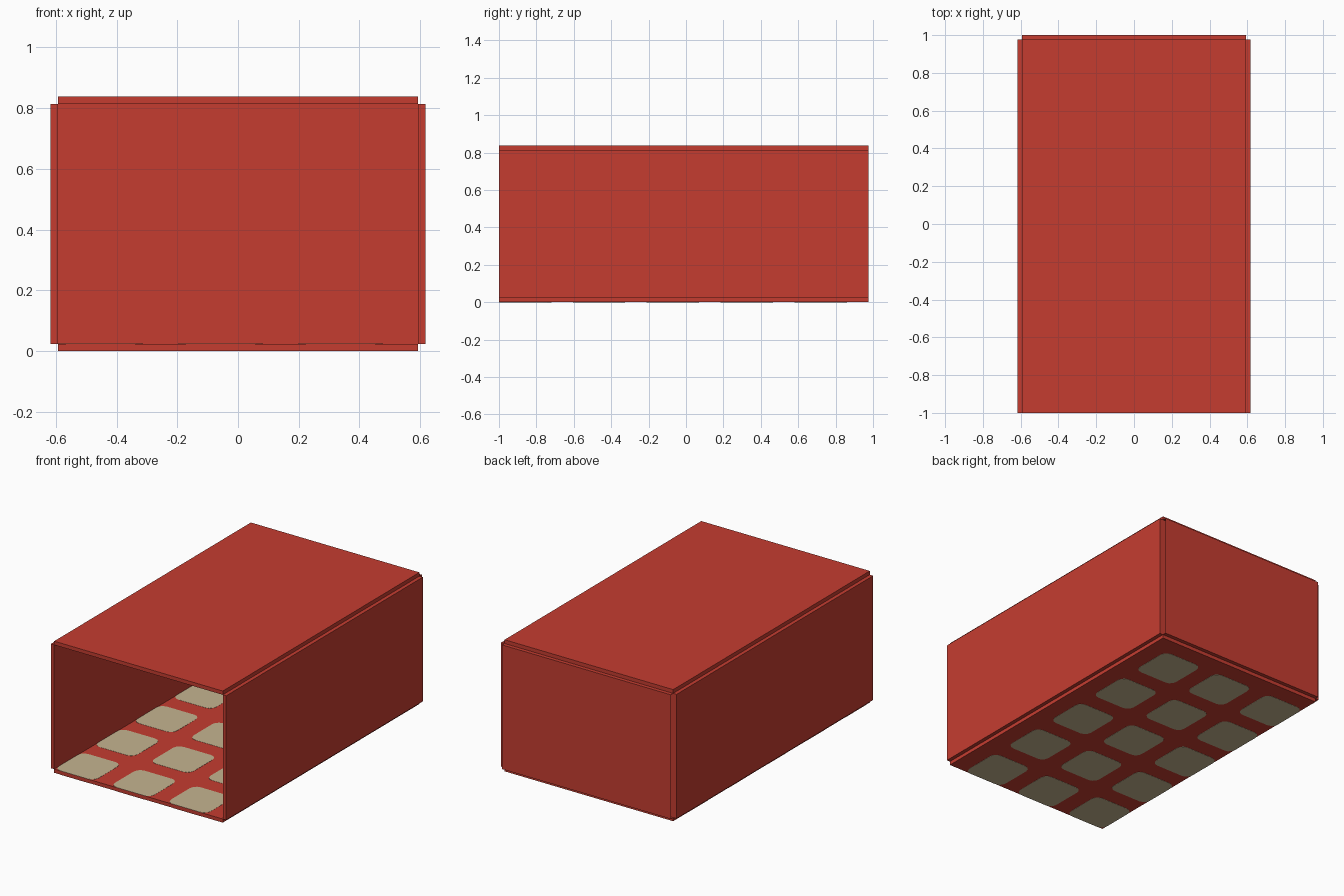
import bpy, bmesh, math

if "Cube" in bpy.data.objects:
    bpy.data.objects.remove(bpy.data.objects["Cube"])

T = 0.024           # panel thickness
HX = 0.593          # inner half width
Y0, Y1 = -1.0, 0.976
H = 0.838           # total height


def material(name, rgb):
    m = bpy.data.materials.new(name)
    m.diffuse_color = (*rgb, 1)
    m.use_nodes = True
    m.node_tree.nodes["Principled BSDF"].inputs["Base Color"].default_value = m.diffuse_color
    return m


RED = material("brick red", (0.56, 0.046, 0.03))
TAN = material("pale tan", (0.56, 0.46, 0.28))


def finish(name, bm, mat):
    bmesh.ops.recalc_face_normals(bm, faces=bm.faces[:])
    mesh = bpy.data.meshes.new(name)
    bm.to_mesh(mesh)
    bm.free()
    mesh.materials.append(mat)
    ob = bpy.data.objects.new(name, mesh)
    bpy.context.collection.objects.link(ob)
    return ob


def panel(name, lo, hi, open_ends=False):
    bm = bmesh.new()
    bmesh.ops.create_cube(bm, size=1)
    for v in bm.verts:
        v.co = [(a + b) / 2 + c * (b - a) for a, b, c in zip(lo, hi, v.co)]
    if open_ends:   # panel without its narrow left and right ends
        bm.normal_update()
        bmesh.ops.delete(bm, geom=[f for f in bm.faces if abs(f.normal.x) > 0.9],
                         context='FACES_ONLY')
    return finish(name, bm, RED)


# Box panels, open at the front
panel("floor", (-HX, Y0, 0.001), (HX, Y1, T))
panel("roof", (-HX, Y0, H - T), (HX, Y1, H))
for side, s in (("left", -1), ("right", 1)):
    x = sorted((s * HX, s * (HX + T)))
    panel(side + "_wall", (x[0], Y0, T), (x[1], Y1, H - T))
panel("back_wall", (-HX, Y1, T), (HX, 1.0, H - T), open_ends=True)


# Rounded square patches on the upper and lower side of the floor
def patches(name, z, height, size=0.28, r=0.045, step=0.395):
    bm = bmesh.new()
    k = size / 2 - r
    for i in range(3):
        for j in range(5):
            cx = -HX + size / 2 + i * step
            cy = Y0 + size / 2 + j * step
            ring = []
            for q, (sx, sy) in enumerate(((1, 1), (-1, 1), (-1, -1), (1, -1))):
                for n in range(4):
                    a = math.radians(q * 90 + n * 30)
                    ring.append(bm.verts.new((cx + sx * k + r * math.cos(a),
                                              cy + sy * k + r * math.sin(a), z)))
            face = bm.faces.new(ring)
            ext = bmesh.ops.extrude_face_region(bm, geom=[face], use_keep_orig=True)
            for v in ext["geom"]:
                if isinstance(v, bmesh.types.BMVert):
                    v.co.z += height
    finish(name, bm, TAN)


patches("floor_patches_top", T, 0.001)
patches("floor_patches_bottom", 0.0, 0.001)
